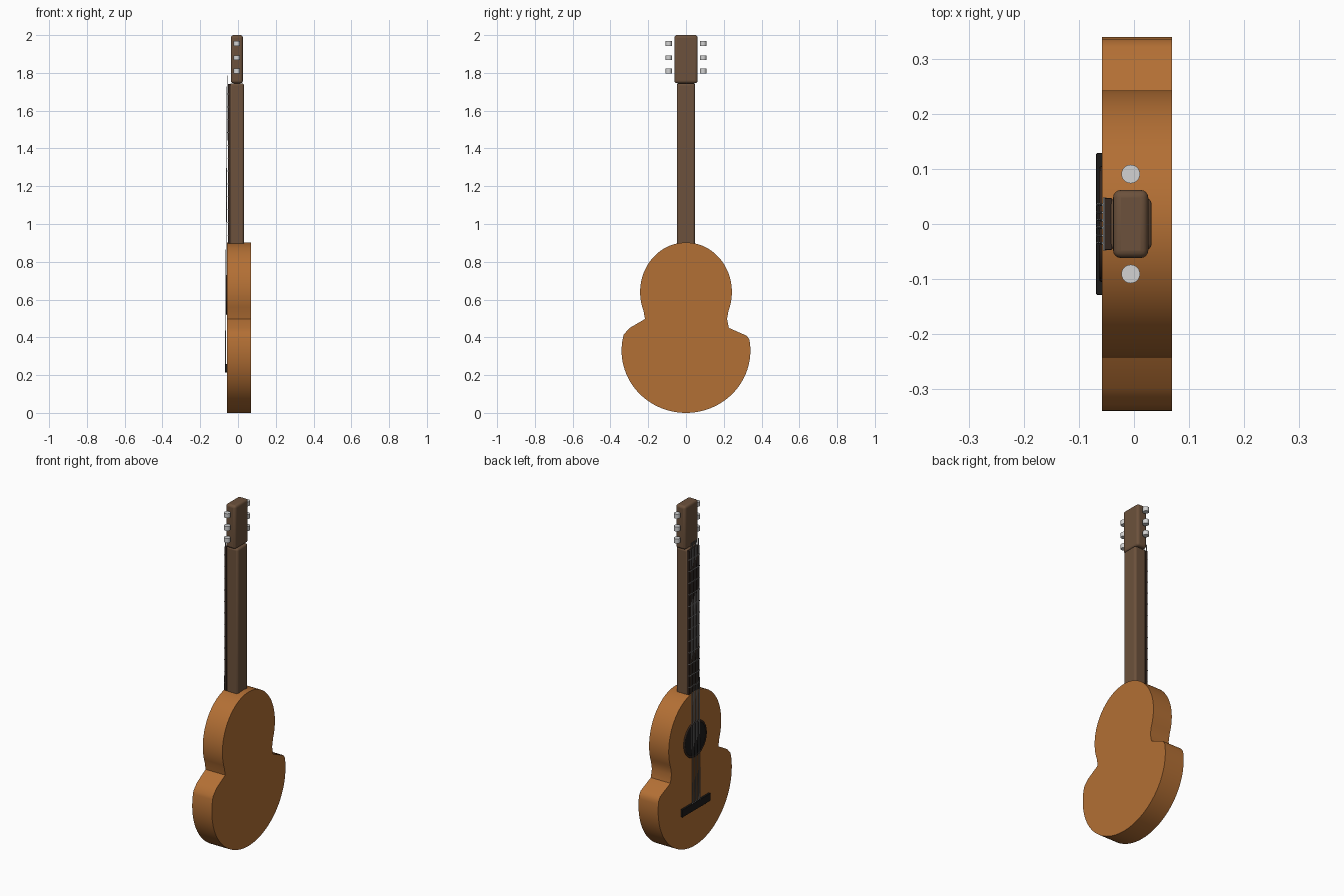
import bpy, bmesh, math
from mathutils import Vector, Matrix

if "Cube" in bpy.data.objects:
    bpy.data.objects.remove(bpy.data.objects["Cube"])


def material(name, rgb):
    m = bpy.data.materials.new(name)
    m.diffuse_color = (*rgb, 1)
    m.use_nodes = True
    m.node_tree.nodes["Principled BSDF"].inputs["Base Color"].default_value = m.diffuse_color
    return m


WOOD = material("orange_wood", (0.45, 0.16, 0.035))
NECK = material("brown_wood", (0.15, 0.083, 0.045))
DARK = material("dark_wood", (0.035, 0.02, 0.014))
BLACK = material("black", (0.012, 0.011, 0.01))
METAL = material("pale_metal", (0.65, 0.65, 0.65))
STEEL = material("string_steel", (0.3, 0.3, 0.3))


def finish(bm, name, mat, bevel=0.0, angle=35):
    bmesh.ops.recalc_face_normals(bm, faces=bm.faces)
    me = bpy.data.meshes.new(name)
    bm.to_mesh(me)
    bm.free()
    me.materials.append(mat)
    ob = bpy.data.objects.new(name, me)
    bpy.context.collection.objects.link(ob)
    bpy.ops.object.select_all(action='DESELECT')
    ob.select_set(True)
    bpy.context.view_layer.objects.active = ob
    bpy.ops.object.shade_smooth_by_angle(angle=math.radians(angle))
    if bevel:
        mod = ob.modifiers.new("bevel", 'BEVEL')
        mod.width, mod.segments = bevel, 4
    return ob


def box(name, lo, hi, mat, bevel=0.0):
    lo, hi = Vector(lo), Vector(hi)
    bm = bmesh.new()
    bmesh.ops.create_cube(bm, size=1, matrix=Matrix.Translation((lo + hi) / 2)
                          @ Matrix.Diagonal((*(hi - lo), 1)))
    return finish(bm, name, mat, bevel)


def rod(name, a, b, r, mat, sides=24):
    a, b = Vector(a), Vector(b)
    bm = bmesh.new()
    rot = (b - a).to_track_quat('Z', 'Y').to_matrix().to_4x4()
    bmesh.ops.create_cone(bm, cap_ends=True, segments=sides, radius1=r, radius2=r,
                          depth=(b - a).length,
                          matrix=Matrix.Translation((a + b) / 2) @ rot)
    return finish(bm, name, mat)


def arc(cz, a, b, start, end, n):
    out = []
    for i in range(n + 1):
        t = math.radians(start + (end - start) * i / n)
        out.append((a * math.cos(t), cz + b * math.sin(t)))
    return out


# Body: two bouts, pinched waist with uneven shoulders
outline = arc(0.33, 0.341, 0.33, -195, 10, 64)
outline += [(0.322, 0.408), (0.227, 0.45), (0.217, 0.497)]
outline += arc(0.64, 0.243, 0.262, -22, 202, 56)
outline += [(-0.217, 0.497), (-0.298, 0.45)]
bm = bmesh.new()
face = bm.faces.new([bm.verts.new((-0.058, y, z)) for y, z in outline])
ext = bmesh.ops.extrude_face_region(bm, geom=[face])
bmesh.ops.translate(bm, vec=(0.127, 0, 0),
                    verts=[v for v in ext['geom'] if isinstance(v, bmesh.types.BMVert)])
finish(bm, "body", WOOD)

# Sound hole with its raised rim
rod("sound_hole", (-0.05, 0, 0.625), (-0.061, 0, 0.625), 0.097, BLACK, 48)
bpy.ops.mesh.primitive_torus_add(location=(-0.058, 0, 0.625), rotation=(0, math.pi / 2, 0),
                                 major_radius=0.1, minor_radius=0.006,
                                 major_segments=48, minor_segments=10)
rim = bpy.context.object
rim.name = "sound_hole_rim"
rim.data.materials.append(DARK)
bpy.ops.object.shade_smooth()

# Bridge
box("bridge", (-0.069, -0.129, 0.215), (-0.05, 0.129, 0.26), BLACK, 0.002)

# Neck, fretboard and headstock
box("neck", (-0.044, -0.048, 0.86), (0.032, 0.048, 1.745), NECK, 0.012)
box("fretboard", (-0.054, -0.047, 0.88), (-0.04, 0.047, 1.74), DARK, 0.001)
box("headstock", (-0.038, -0.062, 1.745), (0.026, 0.062, 2.0), NECK, 0.014)

# Frets
for i in range(12):
    z = 0.94 + i * 0.068
    box(f"fret_{i + 1}", (-0.0565, -0.048, z - 0.002), (-0.05, 0.048, z + 0.002), STEEL)

# Strings
for i in range(6):
    y = -0.035 + i * 0.014
    rod(f"string_{i + 1}", (-0.0665, y, 0.24), (-0.057, y, 1.785), 0.0022, STEEL, 8)

# Tuning pegs
for side in (-1, 1):
    for i, z in enumerate((1.81, 1.88, 1.955)):
        y = side * 0.091
        rod(f"tuning_peg_{'left' if side < 0 else 'right'}_{i + 1}",
            (-0.006, y, z - 0.013), (-0.006, y, z + 0.013), 0.017, METAL)
